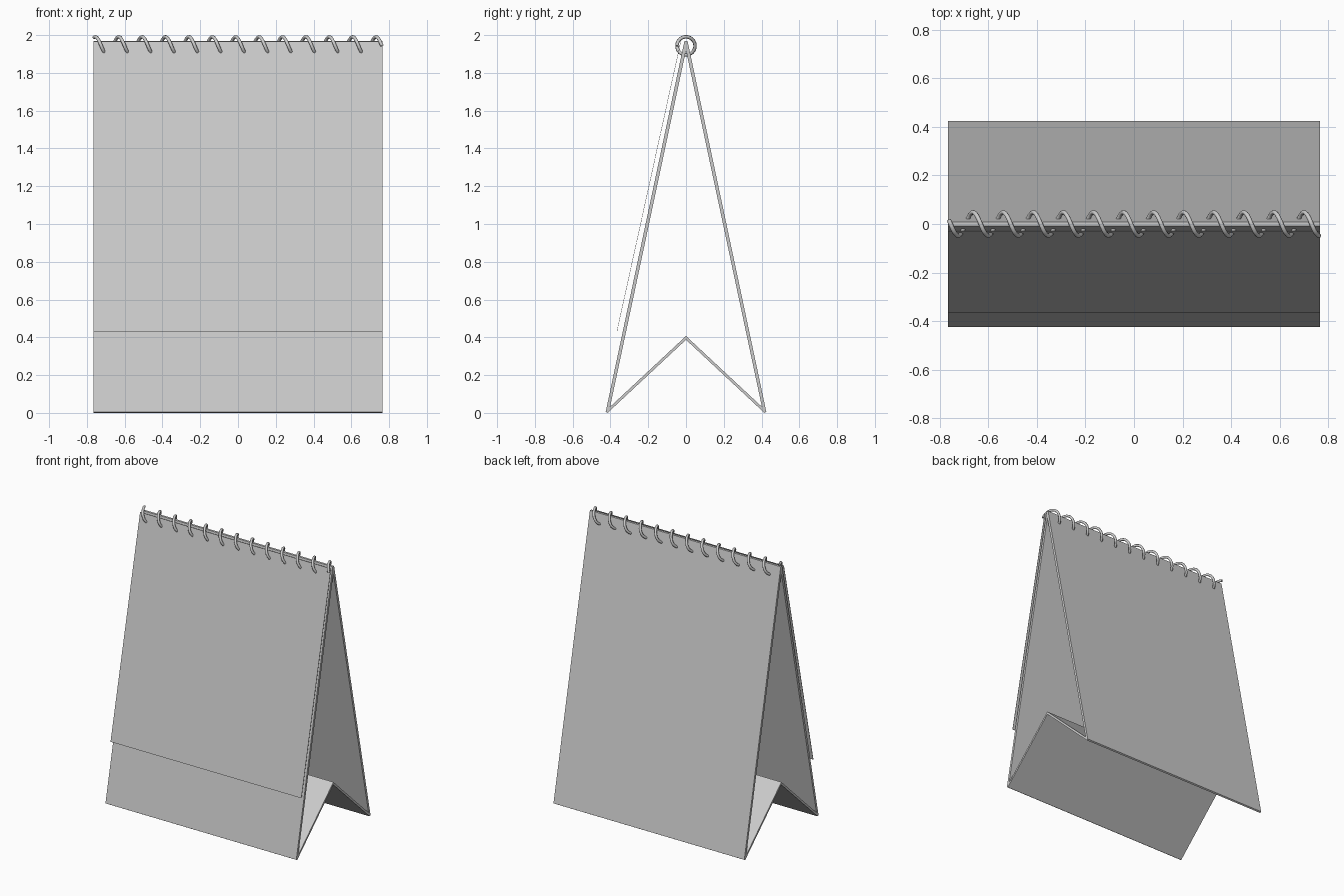
import bpy, bmesh, math

if "Cube" in bpy.data.objects:
    bpy.data.objects.remove(bpy.data.objects["Cube"])

HALF_W = 0.765                      # half width of the card
RING_Z, RING_R, WIRE_R = 1.943, 0.048, 0.009
START, END = math.radians(-20), 12.25 * math.tau


def prism(name, profile, half_w=HALF_W):
    """Extrude a (y, z) profile along x, centred on x = 0."""
    bm = bmesh.new()
    face = bm.faces.new([bm.verts.new((-half_w, y, z)) for y, z in profile])
    ext = bmesh.ops.extrude_face_region(bm, geom=[face])
    verts = [g for g in ext["geom"] if isinstance(g, bmesh.types.BMVert)]
    bmesh.ops.translate(bm, verts=verts, vec=(2 * half_w, 0, 0))
    bmesh.ops.recalc_face_normals(bm, faces=bm.faces)
    mesh = bpy.data.meshes.new(name)
    bm.to_mesh(mesh)
    bm.free()
    obj = bpy.data.objects.new(name, mesh)
    bpy.context.collection.objects.link(obj)
    return obj


# Sloping front and back cards, meeting at the top
panel = [(-0.425, 0.006), (-0.008, 1.97), (0.0, 1.97), (0.0, 1.92),
         (-0.402, 0.032), (-0.415, 0.0)]
prism("front_panel", panel)
prism("back_panel", [(-y, z) for y, z in panel])

# Folded base, rising to a ridge in the middle
prism("folded_base", [(-0.415, 0.0), (-0.402, 0.032), (0.0, 0.407),
                      (0.402, 0.032), (0.415, 0.0), (0.0, 0.387)])

# Thin calendar page hanging in front of the stand
prism("page", [(-0.367, 0.43), (-0.029, 1.965), (-0.027, 1.965), (-0.365, 0.43)])

# Spiral wire binding
curve = bpy.data.curves.new("spiral_binding", 'CURVE')
curve.dimensions = '3D'
curve.bevel_depth = WIRE_R
curve.bevel_resolution = 2
curve.use_fill_caps = True
steps = 12 * 24
spline = curve.splines.new('POLY')
spline.points.add(steps)
for i, p in enumerate(spline.points):
    t = i / steps
    a = START + (END - START) * t
    p.co = ((2 * t - 1) * (HALF_W - 0.003),
            -RING_R * math.sin(a), RING_Z + RING_R * math.cos(a), 1)
spiral = bpy.data.objects.new("spiral_binding", curve)
bpy.context.collection.objects.link(spiral)
bpy.context.view_layer.objects.active = spiral
spiral.select_set(True)
bpy.ops.object.convert(target='MESH')
bpy.ops.object.shade_smooth_by_angle(angle=math.radians(50))
